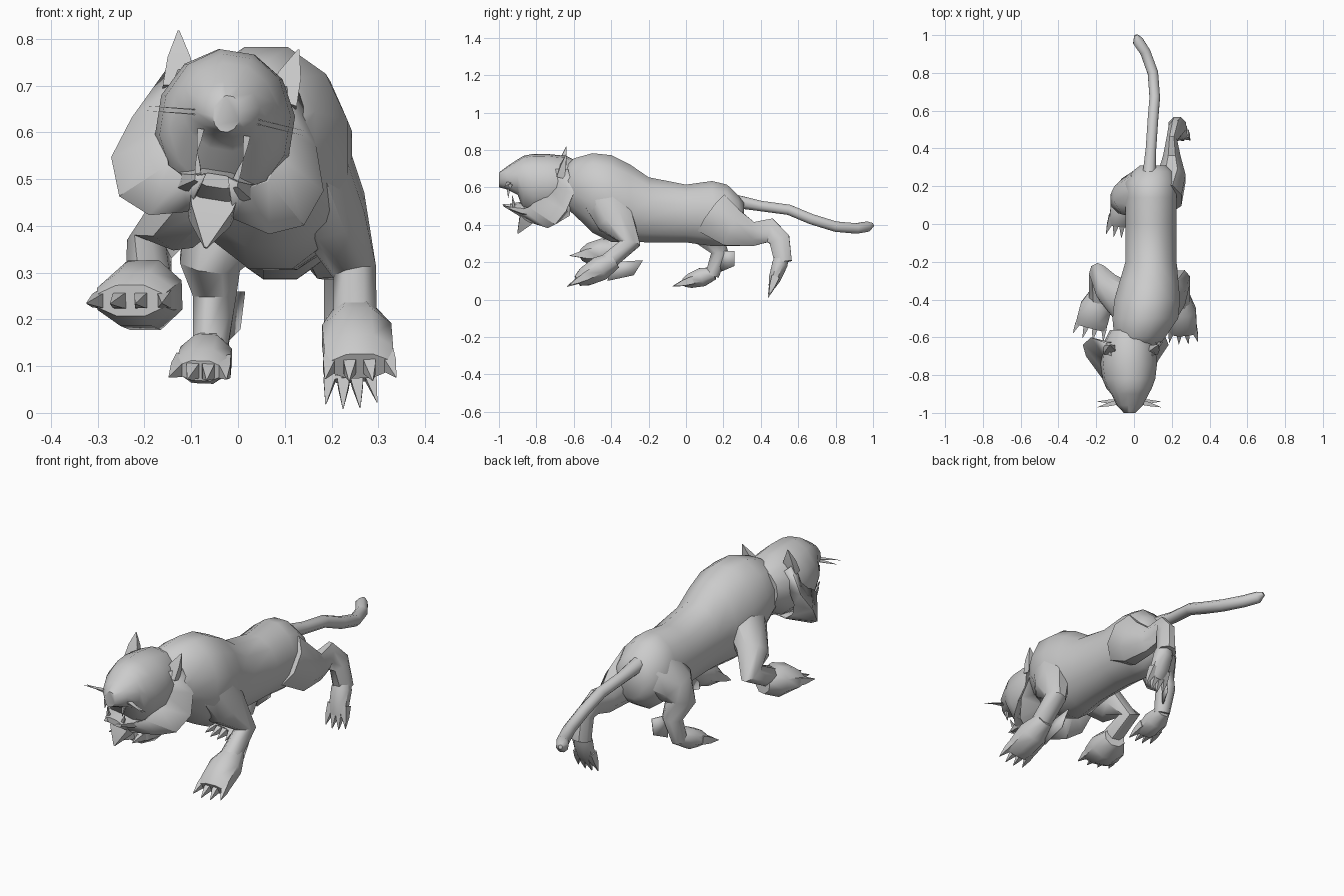
import bpy, bmesh, math
from mathutils import Vector, Matrix

cube = bpy.data.objects.get("Cube")
if cube:
    bpy.data.objects.remove(cube)

GREY = (.6, .6, .6, 1)
fur = bpy.data.materials.new("grey_fur")
fur.use_nodes = True
fur.diffuse_color = GREY
fur.node_tree.nodes["Principled BSDF"].inputs["Base Color"].default_value = GREY

# The head is rolled a little about its own axis
HEAD = Matrix.Translation((-.03, 0, .6)) @ Matrix.Rotation(math.radians(9), 4, 'Y')
ACROSS = Vector((1, 0, 0))
ALONG = Vector((0, 1, 0))
TILTED = Vector((1, -.3, 0))


def finish(name, bm, place, angle):
    """Turn a bmesh into a shaded, coloured object."""
    bmesh.ops.recalc_face_normals(bm, faces=bm.faces)
    bm.transform(place)
    mesh = bpy.data.meshes.new(name)
    bm.to_mesh(mesh)
    bm.free()
    mesh.materials.append(fur)
    obj = bpy.data.objects.new(name, mesh)
    bpy.context.collection.objects.link(obj)
    bpy.ops.object.select_all(action='DESELECT')
    obj.select_set(True)
    bpy.context.view_layer.objects.active = obj
    bpy.ops.object.shade_smooth_by_angle(angle=math.radians(angle))
    return obj


def skin(name, frames, sides, place=Matrix(), angle=50):
    """Skin a series of (centre, u, v) elliptical sections."""
    bm = bmesh.new()
    rings = []
    for centre, u, v in frames:
        turns = [math.tau * (i + .5) / sides for i in range(sides)]
        rings.append([bm.verts.new(centre + u * math.cos(a) + v * math.sin(a)) for a in turns])
    for ring, following in zip(rings, rings[1:]):
        for i in range(sides):
            j = (i + 1) % sides
            bm.faces.new((ring[i], ring[j], following[j], following[i]))
    bm.faces.new(rings[0])
    bm.faces.new(rings[-1])
    return finish(name, bm, place, angle)


def trunk(name, rows, sides=12, place=Matrix()):
    """Upright sections: y, x, bottom, top, half width."""
    frames = [(Vector((x, y, (low + high) / 2)), ACROSS * width, Vector((0, 0, (high - low) / 2)))
              for y, x, low, high, width in rows]
    return skin(name, frames, sides, place)


def square_to(direction, side):
    """Two unit axes perpendicular to a direction."""
    direction = direction.normalized()
    u = (side - direction * side.dot(direction)).normalized()
    return u, direction.cross(u)


def limb(name, rows, side=ACROSS, sides=8):
    """Sections square to a path: x, y, z, half width, half depth."""
    points = [Vector(row[:3]) for row in rows]
    before = points[:1] + points[:-1]
    after = points[1:] + points[-1:]
    frames = []
    for row, point, a, b in zip(rows, points, before, after):
        u, v = square_to(b - a, side)
        frames.append((point, u * row[3], v * row[4]))
    return skin(name, frames, sides)


def spike(name, base, tip, wide, deep, side=ACROSS, place=Matrix()):
    """Pointed claw, tooth, ear or tuft."""
    base, tip = Vector(base), Vector(tip)
    u, v = square_to(tip - base, side)
    frames = [(base.lerp(tip, t), u * wide * size, v * deep * size)
              for t, size in ((0, 1), (.5, .7), (1, .05))]
    return skin(name, frames, 4, place, 30)


def sheet(name, rows, place=Matrix()):
    """Thin grid of fur through rows of points."""
    bm = bmesh.new()
    grid = [[bm.verts.new(point) for point in row] for row in rows]
    for row, following in zip(grid, grid[1:]):
        for i in range(len(row) - 1):
            bm.faces.new((row[i], row[i + 1], following[i + 1], following[i]))
    obj = finish(name, bm, place, 35)
    obj.modifiers.new("thickness", 'SOLIDIFY').thickness = .006


def paw(name, wrist, toe, width, side=ACROSS):
    """Broad paw from wrist to toes, with four claws fanned across its end."""
    wrist, toe = Vector(wrist), Vector(toe)
    u, v = square_to(toe - wrist, side)
    frames = [(wrist.lerp(toe, t), u * width * wide, v * width * deep)
              for t, wide, deep in ((0, .6, .6), (.4, 1, .9), (.8, 1, .7), (1, .9, .4))]
    skin(name, frames, 8)
    reach = (toe - wrist).normalized() * .07
    for i in range(4):
        fan = (i - 1.5) / 1.5
        root = toe + u * width * .7 * fan - reach * .25 * abs(fan)
        spike(f"{name}_claw_{i + 1}", root - reach / 2, root + reach + u * .02 * fan,
              .024, .03, side)


# Torso
trunk("torso", [
    (-.66, .02, .5, .7, .1), (-.6, .03, .45, .76, .14), (-.5, .06, .35, .79, .18),
    (-.4, .07, .3, .78, .18), (-.3, .08, .3, .73, .16), (-.2, .09, .3, .66, .14),
    (0, .09, .3, .62, .14), (.14, .09, .28, .64, .14), (.22, .09, .28, .62, .14),
    (.28, .1, .32, .56, .11), (.31, .1, .36, .52, .07)])

# Tail
limb("tail", [
    (.08, .24, .53, .04, .04), (.09, .4, .5, .03, .03), (.1, .55, .48, .03, .03),
    (.11, .67, .43, .03, .03), (.1, .8, .39, .03, .03), (.06, .91, .38, .03, .03),
    (.02, .97, .39, .03, .03), (.01, 1, .4, .01, .01)])

# Planted front leg
limb("front_leg_left", [
    (.14, -.46, .58, .09, .12), (.2, -.38, .43, .08, .11),
    (.25, -.3, .3, .05, .06), (.25, -.42, .2, .05, .05)])
paw("front_paw_left", (.25, -.38, .21), (.26, -.58, .1), .08)
sheet("elbow_tuft", [[(.22, -.4, .2), (.23, -.23, .21)], [(.22, -.42, .1), (.23, -.28, .13)]])

# Raised front leg
limb("front_leg_right", [
    (-.03, -.43, .52, .09, .12), (-.14, -.34, .41, .07, .09),
    (-.19, -.26, .35, .05, .06), (-.19, -.4, .28, .05, .05)], TILTED)
paw("front_paw_right", (-.18, -.36, .26), (-.23, -.55, .24), .09, TILTED)

# Hind leg stretched out behind
limb("hind_leg_left", [
    (.17, .14, .46, .09, .13), (.2, .25, .38, .08, .11), (.2, .36, .35, .05, .07),
    (.2, .45, .37, .03, .07), (.22, .5, .32, .04, .06), (.23, .52, .2, .05, .05)])
paw("hind_paw_left", (.23, .53, .27), (.24, .46, .07), .05)

# Hind leg tucked under the belly
limb("hind_leg_right", [
    (.05, .18, .47, .1, .13), (-.03, .14, .4, .1, .11), (-.06, .13, .32, .07, .08),
    (-.05, .18, .25, .05, .05), (-.06, .14, .13, .04, .04)])
paw("hind_paw_right", (-.06, .15, .14), (-.08, -.01, .09), .06)
sheet("hock_tuft", [[(-.03, .17, .26), (.01, .26, .26)], [(-.03, .19, .15), (0, .26, .18)]])

# Skull, muzzle, jaw and beard, in head space
trunk("skull", [
    (-.56, 0, -.08, .13, .1), (-.64, 0, -.14, .17, .14), (-.74, 0, -.15, .18, .15),
    (-.82, 0, -.15, .18, .14), (-.87, 0, -.12, .17, .12), (-.9, 0, -.04, .15, .1),
    (-.96, 0, -.01, .11, .07), (-1, 0, 0, .08, .03)], place=HEAD)
trunk("lower_jaw", [
    (-.78, 0, -.18, -.06, .1), (-.88, 0, -.15, -.08, .08), (-.94, 0, -.12, -.09, .05)], 8, HEAD)
spike("beard", (0, -.82, -.11), (0, -.9, -.25), .09, .07, place=HEAD)

for label, s in (("left", 1), ("right", -1)):
    # Cheek ruff: the flared rim runs forward to the face and back to the neck
    rim = [Vector(p) for p in ((s * .14, -.63, .12), (s * .2, -.6, 0), (s * .23, -.64, -.09),
                               (s * .2, -.7, -.17), (s * .13, -.74, -.2), (s * .05, -.84, -.18))]
    face = [(p.x * .55, p.y - .14, p.z * .7 + .03) for p in rim]
    neck = [(p.x * .6, -.62, p.z * .7) for p in rim]
    sheet(f"cheek_ruff_{label}", (face, rim, neck), HEAD)

    # Ear, fangs and whiskers
    spike(f"ear_{label}", (s * .11, -.67, .08), (s * .13, -.64, .2), .05, .03, place=HEAD)
    spike(f"upper_fang_{label}", (s * .05, -.95, 0), (s * .05, -.95, -.05), .01, .01, place=HEAD)
    spike(f"lower_fang_{label}", (s * .04, -.92, -.1), (s * .05, -.93, -.05), .01, .01, place=HEAD)
    for i in range(2):
        height = .04 - .01 * i
        spike(f"whisker_{label}_{i + 1}", (s * .05, -.94, height),
              (s * .17, -.97 + .03 * i, height - .01), .02, .002, ALONG, HEAD)
